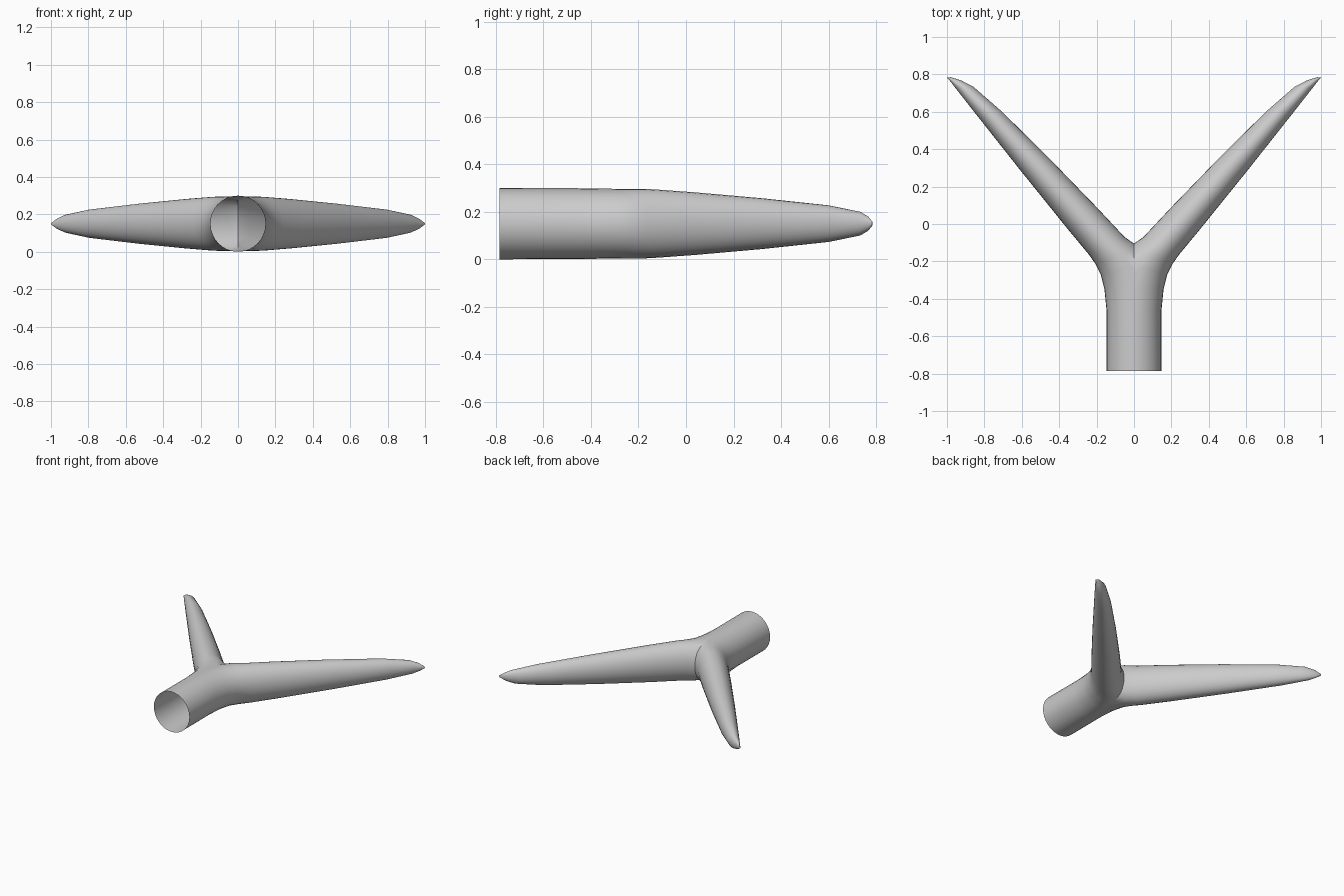
import bpy, bmesh, math

if "Cube" in bpy.data.objects:
    bpy.data.objects.remove(bpy.data.objects["Cube"])

SEG = 32
ZC = 0.15
# Right-hand branch sections: inner x, inner y, outer x, outer y, half height
SECTIONS = [
    (-0.147, -0.785, 0.147, -0.785, 0.150),
    (-0.147, -0.46, 0.147, -0.46, 0.149),
    (-0.138, -0.31, 0.158, -0.35, 0.147),
    (-0.10, -0.20, 0.178, -0.27, 0.146),
    (-0.03, -0.125, 0.205, -0.215, 0.146),
    (0.05, -0.07, 0.24, -0.165, 0.143),
    (0.20, 0.09, 0.36, -0.02, 0.132),
    (0.45, 0.348, 0.61, 0.29, 0.107),
    (0.705, 0.60, 0.855, 0.60, 0.077),
    (0.86, 0.735, 0.957, 0.73, 0.050),
    (0.925, 0.768, 0.984, 0.765, 0.030),
    (0.98, 0.785, 1.0, 0.783, 0.008),
]

# Loft the branch: open at the stem, closed at the tip
bm = bmesh.new()
rings = []
for ix, iy, ox, oy, h in SECTIONS:
    ring = []
    for i in range(SEG):
        a = 2 * math.pi * i / SEG
        t = (1 + math.cos(a)) / 2
        ring.append(bm.verts.new((ix + (ox - ix) * t, iy + (oy - iy) * t,
                                  ZC + h * math.sin(a))))
    rings.append(ring)
for r0, r1 in zip(rings, rings[1:]):
    for i in range(SEG):
        j = (i + 1) % SEG
        bm.faces.new((r0[i], r1[i], r1[j], r0[j]))
bm.faces.new(rings[-1])

# Trim at the centre plane so the mirrored halves meet in the crotch
bmesh.ops.bisect_plane(bm, geom=bm.verts[:] + bm.edges[:] + bm.faces[:], dist=1e-5,
                       plane_co=(0, 0, 0), plane_no=(1, 0, 0), clear_inner=True)
bmesh.ops.recalc_face_normals(bm, faces=bm.faces[:])
far = max(bm.faces, key=lambda f: f.calc_center_median().x)
if far.normal.x + far.normal.y < 0:
    bmesh.ops.reverse_faces(bm, faces=bm.faces[:])
mesh = bpy.data.meshes.new("forked_tube")
bm.to_mesh(mesh)
bm.free()

tube = bpy.data.objects.new("forked_tube", mesh)
bpy.context.collection.objects.link(tube)
mirror = tube.modifiers.new("mirror", 'MIRROR')
mirror.use_clip = True
bpy.context.view_layer.objects.active = tube
tube.select_set(True)
bpy.ops.object.modifier_apply(modifier="mirror")
bpy.ops.object.shade_smooth_by_angle(angle=math.radians(40))
